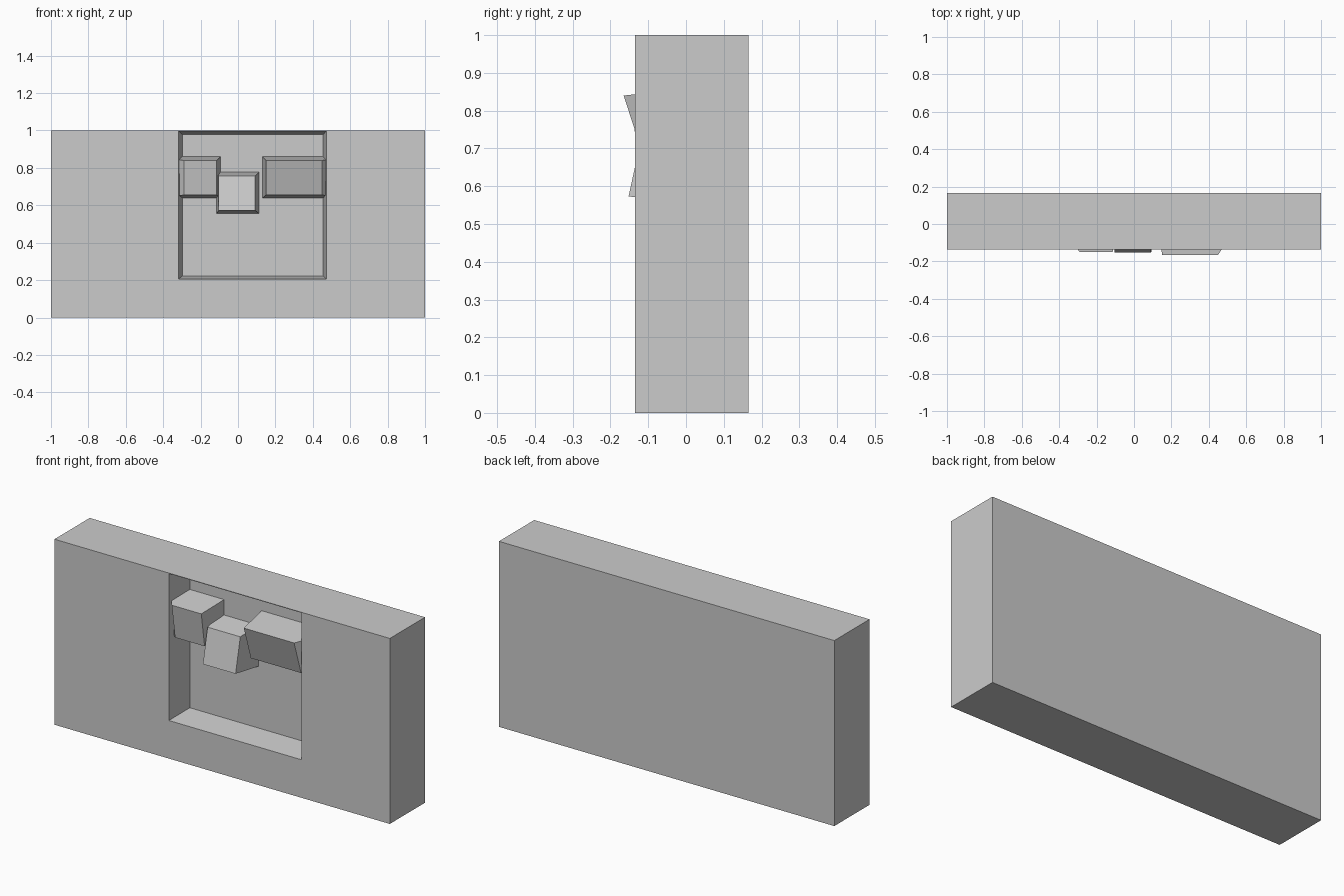
import bpy
import bmesh

FRONT, FLOOR, BACK = -0.135, 0.015, 0.165

if "Cube" in bpy.data.objects:
    bpy.data.objects.remove(bpy.data.objects["Cube"], do_unlink=True)

stone = bpy.data.materials.new("plain grey")
stone.use_nodes = True
grey = (0.6, 0.6, 0.6, 1)
stone.diffuse_color = grey
stone.node_tree.nodes["Principled BSDF"].inputs["Base Color"].default_value = grey


def tapered_block(name, front, back, y_bottom, y_top, y_back):
    """Six-sided block; front and back are (x0, x1, z0, z1) rectangles."""
    bm = bmesh.new()

    def ring(rect, yb, yt):
        x0, x1, z0, z1 = rect
        corners = ((x0, yb, z0), (x1, yb, z0), (x1, yt, z1), (x0, yt, z1))
        return [bm.verts.new(c) for c in corners]

    a = ring(front, y_bottom, y_top)
    b = ring(back, y_back, y_back)
    bm.faces.new(a)
    bm.faces.new(b[::-1])
    for i in range(4):
        j = (i + 1) % 4
        bm.faces.new((a[j], a[i], b[i], b[j]))
    bmesh.ops.recalc_face_normals(bm, faces=bm.faces)
    mesh = bpy.data.meshes.new(name)
    bm.to_mesh(mesh)
    bm.free()
    mesh.materials.append(stone)
    obj = bpy.data.objects.new(name, mesh)
    bpy.context.collection.objects.link(obj)
    return obj


# Slab
whole = (-1, 1, 0, 1)
slab = tapered_block("slab", whole, whole, FRONT, FRONT, BACK)

# Recess with slightly sloping walls, cut into the front
opening = (-0.319, 0.473, 0.204, 0.998)
floor = (-0.298, 0.455, 0.222, 0.978)
lip = FRONT - 0.01
cutter = tapered_block("recess_cutter", opening, floor, lip, lip, FLOOR)
cutter.hide_render = True
cut = slab.modifiers.new("recess", 'BOOLEAN')
cut.operation = 'DIFFERENCE'
cut.solver = 'EXACT'
cut.object = cutter
bpy.context.view_layer.objects.active = slab
bpy.ops.object.modifier_apply(modifier=cut.name)
bpy.data.objects.remove(cutter, do_unlink=True)

# Tilted blocks standing on the recess floor, the outer two run into its sides
base = FLOOR + 0.002
tapered_block("left_block", (0.15, 0.45, 0.655, 0.84),
              (0.13, 0.57, 0.638, 0.86), -0.105, -0.165, base)
tapered_block("right_block", (-0.29, -0.114, 0.655, 0.84),
              (-0.42, -0.093, 0.638, 0.86), -0.122, -0.15, base)
tapered_block("middle_block", (-0.103, 0.092, 0.573, 0.757),
              (-0.115, 0.112, 0.555, 0.777), -0.152, -0.112, base)
